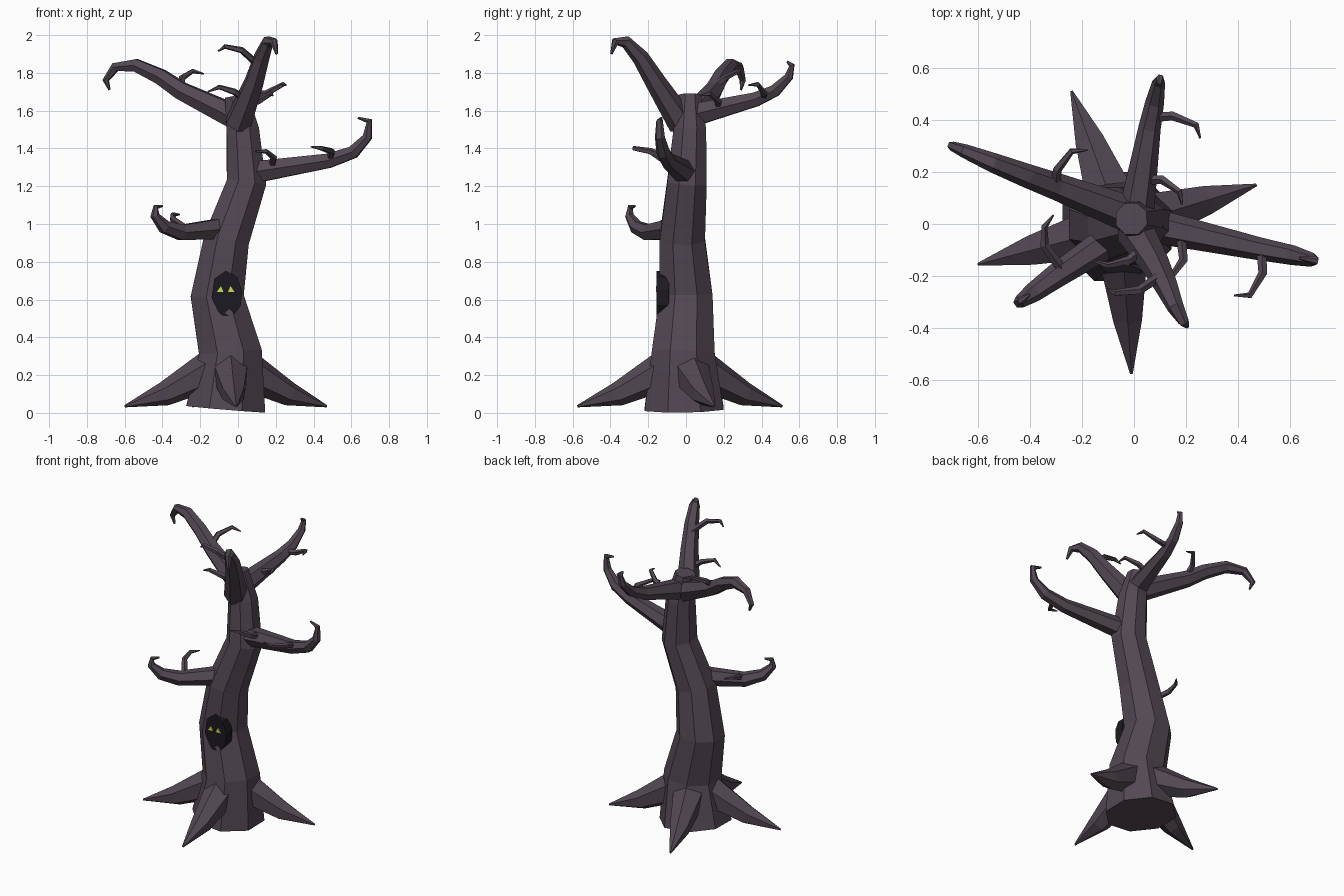
import bpy, bmesh, math
from mathutils import Vector


def material(name, rgb):
    m = bpy.data.materials.new(name)
    m.diffuse_color = (*rgb, 1)
    return m


BARK = material("bark", (0.085, 0.065, 0.085))
DARK = material("hollow_dark", (0.012, 0.01, 0.015))
GLOW = material("eye_glow", (0.6, 0.75, 0.08))


def finish(name, bm, mat):
    bmesh.ops.recalc_face_normals(bm, faces=bm.faces[:])
    me = bpy.data.meshes.new(name)
    bm.to_mesh(me)
    bm.free()
    me.materials.append(mat)
    ob = bpy.data.objects.new(name, me)
    bpy.context.collection.objects.link(ob)
    return ob


def tube(name, path, radii, sides, turn=0.0):
    """Faceted tapered tube whose rings stay square to the path."""
    pts = [Vector(p) for p in path]
    segs = [(b - a).normalized() for a, b in zip(pts, pts[1:])]
    tans = [segs[0]] + [(a + b).normalized() for a, b in zip(segs, segs[1:])] + [segs[-1]]
    side = Vector((1, 0, 0)) if abs(tans[0].z) > 0.8 else Vector((0, 0, 1))
    bm = bmesh.new()
    rings = []
    for p, t, r in zip(pts, tans, radii):
        side = (side - t * side.dot(t)).normalized()
        other = t.cross(side)
        ring = []
        for i in range(sides):
            a = turn + math.tau * i / sides
            ring.append(bm.verts.new(p + r * (math.cos(a) * side + math.sin(a) * other)))
        rings.append(ring)
    for lo, hi in zip(rings, rings[1:]):
        for i in range(sides):
            j = (i + 1) % sides
            bm.faces.new((lo[i], lo[j], hi[j], hi[i]))
    bm.faces.new(rings[0])
    bm.faces.new(rings[-1])
    return finish(name, bm, BARK)


def plate(name, outline, y0, y1, mat):
    """Outline in x, z extruded from y0 (front) to y1."""
    bm = bmesh.new()
    face = bm.faces.new([bm.verts.new((x, y0, z)) for x, z in outline])
    ext = bmesh.ops.extrude_face_region(bm, geom=[face])["geom"]
    for v in ext:
        if isinstance(v, bmesh.types.BMVert):
            v.co.y = y1
    if not any(len(f.verts) == len(outline) and abs(f.calc_center_median().y - y0) < 1e-5
               for f in bm.faces):
        bm.faces.new([v for v in bm.verts if abs(v.co.y - y0) < 1e-5])
    return finish(name, bm, mat)


# Trunk
tube("trunk",
     [(-0.065, -0.01, 0.02), (-0.04, -0.015, 0.32), (-0.11, 0.0, 0.62), (-0.06, -0.02, 0.92),
      (0.045, 0.005, 1.22), (0.025, 0.02, 1.5), (-0.01, 0.02, 1.68)],
     [0.227, 0.18, 0.152, 0.13, 0.113, 0.093, 0.065], 8, math.pi / 8)

# Roots: spikes running from the trunk out to the ground
base = Vector((-0.05, -0.01, 0))
for i, (x, y) in enumerate([(0.47, 0.15), (-0.24, 0.51), (-0.60, -0.155), (-0.01, -0.575)]):
    tip = Vector((x, y, 0.035))
    path = []
    for f, z in ((0.2, 0.22), (0.62, 0.1), (1, 0.035)):
        p = base.lerp(tip, f)
        p.z = z
        path.append(p)
    tube(f"root_{i + 1}", path, [0.105, 0.064, 0.006], 6)

# Main branches, each ending in a hook
branches = {
    "branch_left_long": (
        [(0.0, 0.03, 1.56), (-0.3, 0.145, 1.705), (-0.41, 0.185, 1.78), (-0.54, 0.235, 1.84),
         (-0.65, 0.28, 1.83), (-0.70, 0.30, 1.76), (-0.68, 0.292, 1.71)],
        [0.072, 0.052, 0.046, 0.038, 0.027, 0.018, 0.006]),
    "branch_front": (
        [(0.0, -0.02, 1.53), (0.085, -0.16, 1.75), (0.125, -0.24, 1.88), (0.16, -0.32, 1.965),
         (0.19, -0.375, 1.965), (0.205, -0.395, 1.9)],
        [0.075, 0.055, 0.045, 0.033, 0.022, 0.007]),
    "branch_back": (
        [(0.01, 0.05, 1.58), (0.06, 0.37, 1.66), (0.08, 0.47, 1.705), (0.095, 0.545, 1.78),
         (0.1, 0.56, 1.84), (0.098, 0.535, 1.86)],
        [0.068, 0.043, 0.036, 0.025, 0.016, 0.006]),
    "branch_right": (
        [(0.09, -0.01, 1.275), (0.48, -0.095, 1.335), (0.61, -0.12, 1.38), (0.685, -0.138, 1.46),
         (0.695, -0.14, 1.545), (0.635, -0.13, 1.562)],
        [0.066, 0.044, 0.038, 0.027, 0.018, 0.006]),
    "branch_left_low": (
        [(-0.09, -0.06, 0.975), (-0.3, -0.2, 0.955), (-0.39, -0.265, 0.985), (-0.44, -0.3, 1.045),
         (-0.435, -0.295, 1.09), (-0.40, -0.27, 1.095)],
        [0.062, 0.047, 0.038, 0.025, 0.015, 0.006]),
}
for name, (path, radii) in branches.items():
    tube(name, path, radii, 6, math.pi / 6)

# Thin bent twigs
twigs = [
    [(0.49, -0.1, 1.35), (0.495, -0.19, 1.385), (0.445, -0.275, 1.4), (0.385, -0.275, 1.41)],
    [(0.18, -0.04, 1.31), (0.19, -0.14, 1.35), (0.15, -0.195, 1.385), (0.09, -0.21, 1.385)],
    [(0.1, -0.2, 1.85), (0.02, -0.255, 1.92), (-0.07, -0.265, 1.94), (-0.105, -0.25, 1.915)],
    [(0.04, -0.09, 1.66), (-0.02, -0.14, 1.70), (-0.1, -0.16, 1.725), (-0.16, -0.14, 1.70)],
    [(-0.3, 0.15, 1.73), (-0.295, 0.21, 1.775), (-0.24, 0.28, 1.81), (-0.18, 0.285, 1.795)],
    [(0.07, 0.41, 1.68), (0.15, 0.415, 1.69), (0.24, 0.38, 1.74), (0.255, 0.33, 1.735)],
    [(0.04, 0.17, 1.62), (0.11, 0.17, 1.65), (0.175, 0.125, 1.69), (0.185, 0.075, 1.68)],
    [(-0.28, -0.17, 0.98), (-0.345, -0.08, 1.025), (-0.345, -0.01, 1.05), (-0.31, 0.035, 1.05)],
]
for i, path in enumerate(twigs):
    tube(f"twig_{i + 1}", path, [0.02, 0.018, 0.013, 0.004], 5)

# Dark hollow with a ragged lower edge, and two glowing eyes
plate("hollow",
      [(-0.065, 0.752), (-0.005, 0.72), (0.02, 0.65), (0.015, 0.57), (-0.02, 0.525), (-0.045, 0.55),
       (-0.07, 0.53), (-0.04, 0.51), (-0.065, 0.497), (-0.105, 0.535), (-0.14, 0.61), (-0.125, 0.71)],
      -0.155, -0.09, DARK)
for name, sx in (("eye_left", -1), ("eye_right", 1)):
    plate(name, [(-0.065 + sx * a, z) for a, z in ((0.012, 0.64), (0.047, 0.64), (0.025, 0.672))],
          -0.16, -0.15, GLOW)
